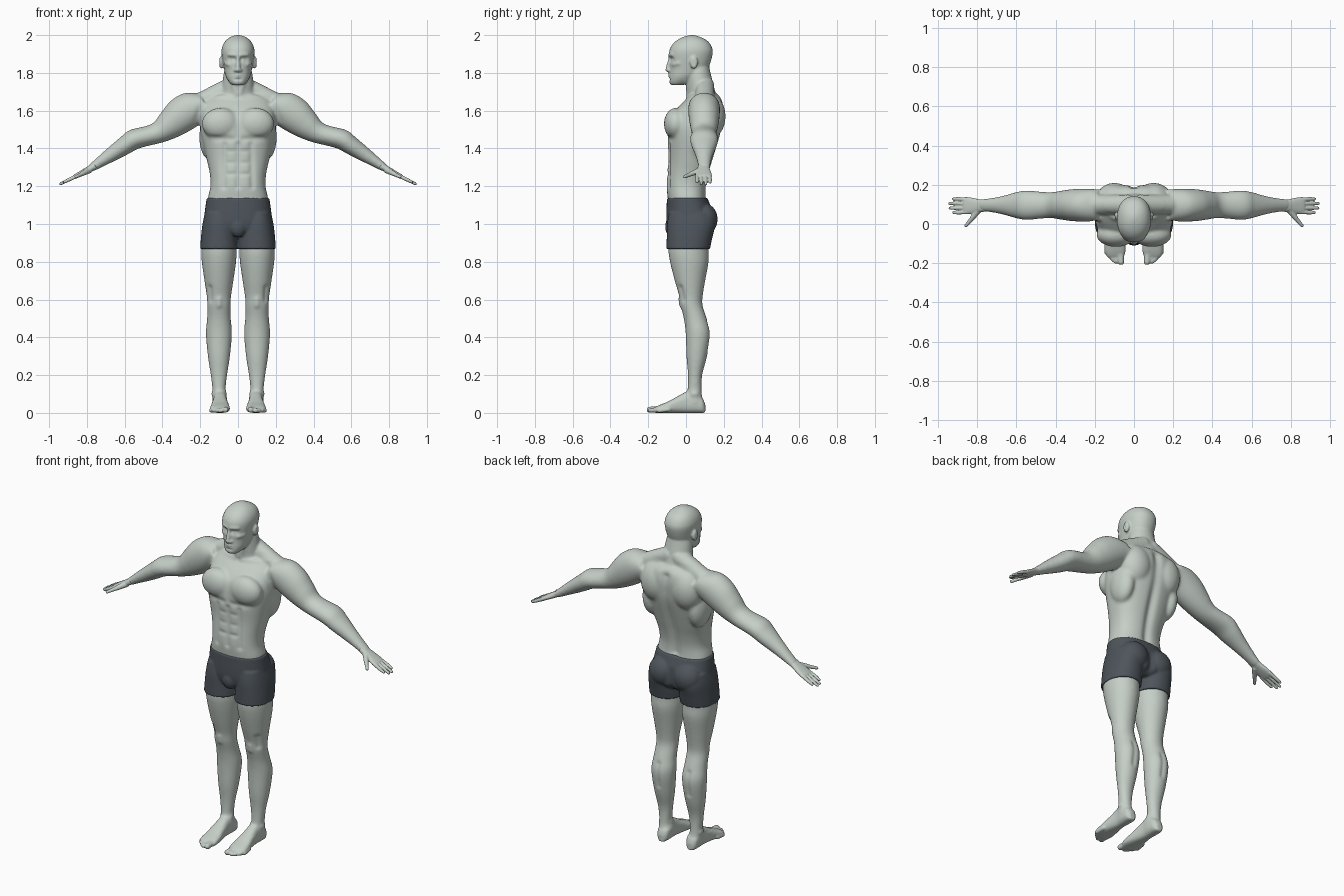
import bpy, bmesh
from math import cos, sin, pi, exp, copysign
from mathutils import Vector, Matrix

if "Cube" in bpy.data.objects:
    bpy.data.objects.remove(bpy.data.objects["Cube"])

X, Y, Z = Vector((1, 0, 0)), Vector((0, 1, 0)), Vector((0, 0, 1))
ARM_UP = Vector((.5, 0, .866))


def material(name, colour):
    mat = bpy.data.materials.new(name)
    mat.use_nodes = True
    mat.diffuse_color = colour
    mat.node_tree.nodes["Principled BSDF"].inputs["Base Color"].default_value = colour
    return mat


def hermite(start, end, leave, arrive, t):
    rise = t * t * (3 - 2 * t)
    return start + (end - start) * rise + t * (1 - t) * (leave * (1 - t) - arrive * t)


def loft(bm, rows, u, v, power=2, steps=5, sides=40):
    """Skin smoothly interpolated rows of (x, y, z, radius along u, radius along v)."""
    dense, last = [], len(rows) - 1
    for i in range(last):
        before, start, end, after = [rows[max(0, min(last, i + k))] for k in (-1, 0, 1, 2)]
        for step in range(steps):
            dense.append([hermite(q, r, (r - p) / 2, (s - q) / 2, step / steps)
                          for p, q, r, s in zip(before, start, end, after)])
    dense.append(rows[-1])
    rings = []
    for x, y, z, ru, rv in dense:
        ring = []
        for k in range(sides):
            c, s = cos(2 * pi * k / sides), sin(2 * pi * k / sides)
            c = copysign(abs(c) ** (2 / power), c)
            s = copysign(abs(s) ** (2 / power), s)
            ring.append(bm.verts.new(Vector((x, y, z)) + u * (ru * c) + v * (rv * s)))
        rings.append(ring)
    for a, b in zip(rings, rings[1:]):
        for k in range(sides):
            j = (k + 1) % sides
            bm.faces.new((a[k], a[j], b[j], b[k]))
    bm.faces.new(rings[0])
    bm.faces.new(rings[-1])


def column(bm, x, rows, power=2):
    """Upright loft at x from rows of (z, half width, front y, back y)."""
    loft(bm, [(x, (front + back) / 2, z, half, (back - front) / 2)
              for z, half, front, back in rows], X, Y, power)


def ball(bm, centre, size):
    place = Matrix.Translation(centre) @ Matrix.Diagonal((*size, 1))
    bmesh.ops.create_uvsphere(bm, u_segments=32, v_segments=20, radius=1, matrix=place)


def digit(bm, start, end, r_start, r_end):
    """Rounded tapering finger, toe or muscle strand."""
    p, q = Vector(start), Vector(end)
    along = (q - p).normalized()
    u = along.cross(Z).normalized()
    loft(bm, [(*p, r_start, r_start), (*q, r_end, r_end)], u, along.cross(u), sides=20)
    ball(bm, p, [r_start] * 3)
    ball(bm, q, [r_end] * 3)


def strokes(radius, depth, lines):
    return [(Vector(p), Vector(q), radius, depth) for p, q in lines]


def press(bm, start, end, radius, depth):
    """Raise or sink the surface along a line, alike on both sides."""
    line = end - start
    low, high = sorted((start.z, end.z))
    for v in bm.verts:
        if low - 2 * radius < v.co.z < high + 2 * radius:
            c = Vector((abs(v.co.x), v.co.y, v.co.z)) - start
            t = max(0, min(1, c.dot(line) / line.length_squared))
            v.co += v.normal * depth * exp(-((c - line * t).length / radius) ** 2)


def finish(bm, name, mat, voxel, details=(), soft_below=0):
    """Mirror, fuse and smooth the pieces, then press in the details."""
    bmesh.ops.recalc_face_normals(bm, faces=bm.faces)
    mesh = bpy.data.meshes.new(name)
    bm.to_mesh(mesh)
    bm.free()
    obj = bpy.data.objects.new(name, mesh)
    bpy.context.collection.objects.link(obj)
    obj.modifiers.new("mirror", "MIRROR").use_mirror_merge = False
    fuse = obj.modifiers.new("fuse", "REMESH")
    fuse.mode, fuse.voxel_size = "VOXEL", voxel
    relax = obj.modifiers.new("relax", "SMOOTH")
    relax.factor, relax.iterations = .5, 3
    deps = bpy.context.evaluated_depsgraph_get()
    fused = bpy.data.meshes.new_from_object(obj.evaluated_get(deps))
    obj.modifiers.clear()
    bm = bmesh.new()
    bm.from_mesh(fused)
    bpy.data.meshes.remove(fused)
    soft = [v for v in bm.verts if .07 < v.co.z < soft_below]
    for _ in range(12):
        bmesh.ops.smooth_vert(bm, verts=soft, factor=.5, use_axis_x=True,
                              use_axis_y=True, use_axis_z=True)
    bm.normal_update()
    for detail in details:
        press(bm, *detail)
    for face in bm.faces:
        face.smooth = True
    bm.to_mesh(mesh)
    bm.free()
    mesh.materials.append(mat)


skin = material("pale grey green skin", (.56, .62, .57, 1))
cloth = material("dark slate cloth", (.075, .09, .105, 1))

# Torso with chest, shoulder blade, side and neck muscles
body = bmesh.new()
column(body, 0, [(1.06, .155, -.09, .12), (1.13, .16, -.096, .108), (1.2, .146, -.103, .108),
                 (1.27, .15, -.1, .122), (1.35, .168, -.095, .146), (1.48, .197, -.1, .184),
                 (1.55, .2, -.09, .196), (1.61, .195, -.05, .2), (1.66, .17, 0, .19),
                 (1.69, .11, .03, .165)], 2.4)
ball(body, (.092, -.055, 1.53), (.1, .062, .085))
ball(body, (.1, .125, 1.57), (.095, .085, .12))
ball(body, (.15, .08, 1.46), (.055, .085, .12))
digit(body, (.03, .1, 1.73), (.2, .1, 1.645), .05, .05)

# Neck and head
column(body, 0, [(1.62, .1, .01, .18), (1.7, .088, .005, .155), (1.8, .075, 0, .13), (1.85, .06, .01, .12)])
column(body, 0, [(1.735, .03, -.078, -.02), (1.75, .046, -.088, .02), (1.78, .064, -.088, .07),
                 (1.82, .074, -.086, .115), (1.9, .087, -.09, .141), (1.94, .083, -.079, .135),
                 (1.97, .066, -.052, .113), (1.99, .04, -.015, .075), (2, .01, .02, .045)], 2.2)
digit(body, (0, -.086, 1.878), (0, -.096, 1.817), .008, .013)
ball(body, (.012, -.089, 1.813), (.01, .012, .009))
ball(body, (0, -.083, 1.783), (.025, .014, .011))
ball(body, (.088, .042, 1.855), (.013, .021, .033))

# Arms, from shoulder to wrist
arm = [(.17, 1.63, .07, .08), (.24, 1.612, .093, .084), (.31, 1.57, .094, .082), (.37, 1.522, .077, .074),
       (.43, 1.48, .057, .066), (.545, 1.45, .055, .075), (.6, 1.415, .049, .067), (.66, 1.375, .041, .05),
       (.72, 1.335, .031, .038), (.77, 1.301, .022, .033), (.79, 1.29, .017, .03)]
loft(body, [(x, .096, z, up, deep) for x, z, up, deep in arm], ARM_UP, Y)

# Legs
column(body, .101, [(.95, .09, -.085, .13), (.87, .094, -.094, .12), (.8, .091, -.085, .12),
                    (.7, .077, -.06, .102), (.62, .065, -.037, .089), (.57, .062, -.03, .088),
                    (.5, .063, -.012, .11), (.42, .069, -.002, .13), (.3, .059, .002, .112),
                    (.2, .044, .01, .086), (.12, .035, .008, .083), (.05, .034, 0, .09)])

# Feet and toes
foot = [(.102, .015, .045), (.085, .033, .08), (.04, .038, .115), (0, .036, .112),
        (-.05, .042, .085), (-.1, .05, .058), (-.14, .052, .042), (-.165, .044, .03)]
loft(body, [(.095, y, high / 2, half, high / 2) for y, half, high in foot], X, Z, 2.6)
digit(body, (.07, -.14, .019), (.066, -.194, .017), .018, .016)
for k in range(4):
    x, tip = .093 + .016 * k, -.192 + .009 * k + .0025 * k * k
    digit(body, (x - .004, tip + .05, .018), (x, tip, .0125), .013, .012)

# Muscle grooves on the torso, knees and calves
details = strokes(.016, -.007, [
    ((0, -.1, 1.62), (0, -.11, 1.46)), ((0, -.1, 1.42), (0, -.105, 1.2)),
    ((.03, -.105, 1.45), (.14, -.09, 1.45)), ((.07, -.09, 1.42), (.075, -.09, 1.2)),
    ((.19, -.01, 1.66), (.22, .02, 1.54)), ((.15, -.03, .66), (.15, -.02, .6)),
    ((.1, .12, .47), (.1, .125, .34))])
details += strokes(.012, -.005, [((.015, -.105, z), (.055, -.1, z)) for z in (1.385, 1.325, 1.265)])
details += strokes(.026, -.016, [((0, .195, 1.64), (0, .11, 1.16))])

# Raised collar bones, neck cords, kneecaps and ankles
details += strokes(.015, .006, [
    ((.02, .015, 1.665), (.17, .04, 1.69)), ((.035, 0, 1.76), (.012, 0, 1.69)),
    ((.1, -.033, .6), (.1, -.03, .57)), ((.13, .05, .1), (.13, .04, .1)), ((.06, .04, .11), (.06, .03, .11))])

# Face: eye sockets, eyes, brows and cheeks, mouth and ear hollows
details += strokes(.015, -.014, [((.026, -.088, 1.872), (.042, -.078, 1.872))])
details += strokes(.011, .006, [((.03, -.07, 1.871), (.036, -.07, 1.871)),
                                ((.015, -.09, 1.892), (.05, -.075, 1.894)),
                                ((.05, -.065, 1.845), (.065, -.04, 1.85))])
details += strokes(.006, -.005, [((0, -.096, 1.782), (.02, -.09, 1.782)),
                                 ((0, -.088, 1.766), (.015, -.085, 1.766)),
                                 ((.1, .038, 1.862), (.1, .04, 1.845))])
finish(body, "body", skin, .006, details, soft_below=1.72)

# Hands: palm, four fingers and a thumb
hand = bmesh.new()
palm = [(.755, 1.309, .02, .03), (.79, 1.289, .017, .033), (.825, 1.27, .015, .041),
        (.86, 1.252, .012, .044), (.87, 1.247, .008, .04)]
loft(hand, [(x, .093, z, thick, half) for x, z, thick, half in palm], ARM_UP, Y, 2.3)
for y, tip in ((.128, .922), (.105, .94), (.081, .938), (.058, .92)):
    middle = (.9, y, 1.232)
    digit(hand, (.85, .9 * y + .009, 1.256), middle, .011, .0095)
    digit(hand, middle, (tip, y, 1.232 - (tip - .9) / 2), .0095, .0075)
thumb_joint = (.825, .03, 1.266)
digit(hand, (.79, .075, 1.284), thumb_joint, .017, .0125)
digit(hand, thumb_joint, (.857, -.008, 1.25), .0115, .0085)
finish(hand, "hands", skin, .0035)

# Shorts: hips, legs, seat and front panel
shorts = bmesh.new()
column(shorts, 0, [(1.138, .166, -.101, .114), (1.05, .178, -.104, .145), (1, .18, -.102, .15),
                   (.96, .165, -.09, .14), (.935, .13, -.06, .1)], 2.3)
column(shorts, .1, [(1.06, .075, -.09, .14), (1, .088, -.1, .155), (.93, .096, -.102, .14),
                    (.868, .1, -.103, .127)], 2.2)
ball(shorts, (.08, .095, 1.025), (.085, .072, .085))
ball(shorts, (0, -.075, .985), (.045, .035, .055))
finish(shorts, "shorts", cloth, .006, strokes(.02, -.012, [((0, .16, 1.06), (0, .14, .95))]))
